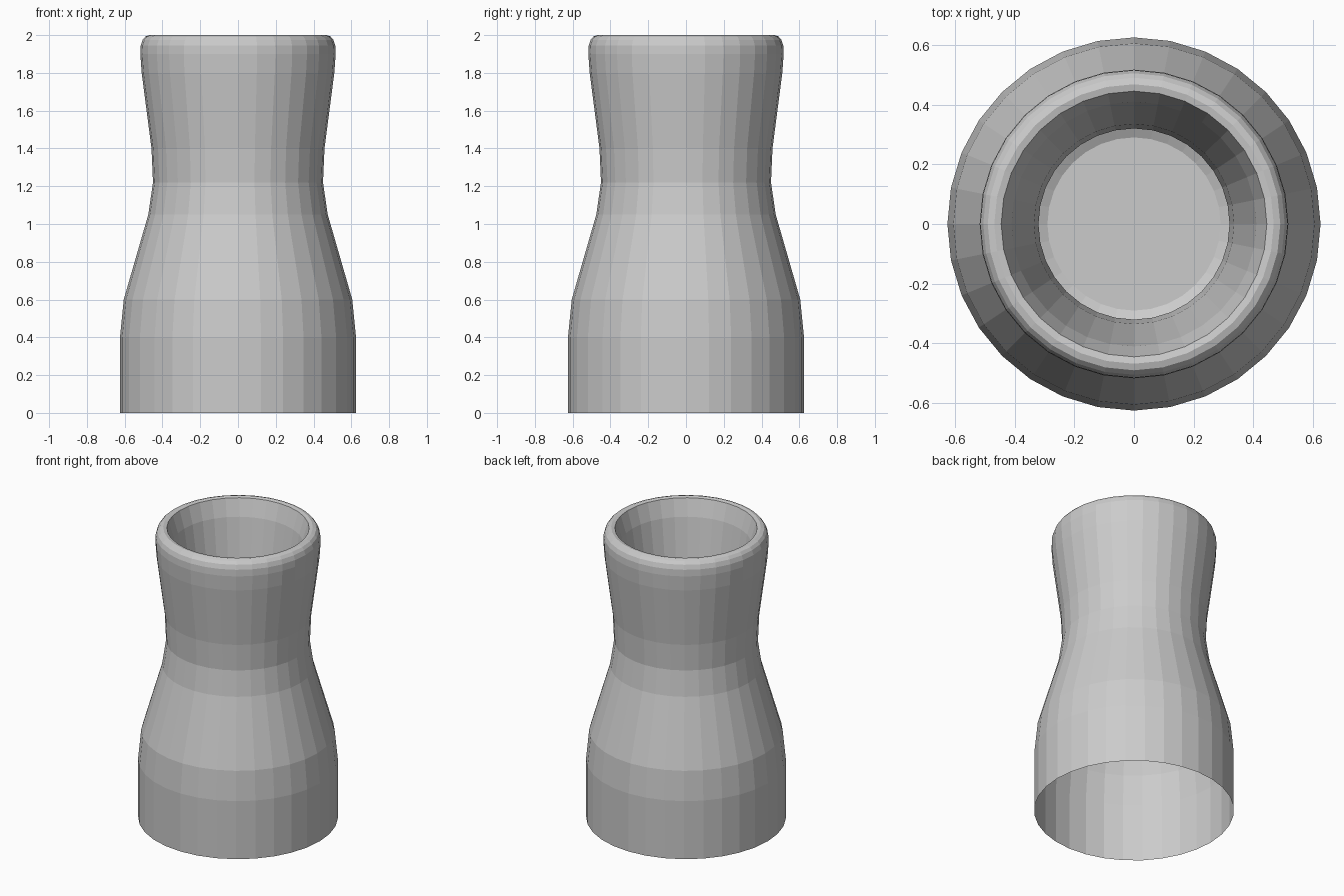
import bpy, bmesh, math

cube = bpy.data.objects.get("Cube")
if cube:
    bpy.data.objects.remove(cube, do_unlink=True)

SIDES = 32

# Plain grey finish
grey = bpy.data.materials.new("plain grey")
grey.use_nodes = True
colour = (0.6, 0.6, 0.6, 1)
grey.diffuse_color = colour
grey.node_tree.nodes["Principled BSDF"].inputs["Base Color"].default_value = colour

# Cross-section: open base, flared outer wall, rounded rim, inner wall, floor
outer = [(0.625, 0), (0.625, 0.4), (0.605, 0.6), (0.475, 1.05),
         (0.45, 1.22), (0.458, 1.4), (0.51, 1.8), (0.517, 1.9)]
rim = [(0.515, 1.945), (0.505, 1.975), (0.49, 1.993), (0.468, 2.0), (0.445, 1.995)]
inner = [(0.41, 1.88), (0.335, 1.4), (0.32, 1.22), (0.345, 1.05),
         (0.395, 0.85), (0.38, 0.74), (0.34, 0.68), (0.29, 0.655)]

# Revolve the section into rings of flat faces
bm = bmesh.new()
rings = []
for r, z in outer + rim + inner:
    angles = [2 * math.pi * i / SIDES for i in range(SIDES)]
    rings.append([bm.verts.new((r * math.cos(a), r * math.sin(a), z)) for a in angles])
for low, high in zip(rings, rings[1:]):
    for i in range(SIDES):
        j = (i + 1) % SIDES
        bm.faces.new((low[i], low[j], high[j], high[i]))

# Flat floor of the cup
bm.faces.new(rings[-1])

mesh = bpy.data.meshes.new("flared_cup")
bm.to_mesh(mesh)
bm.free()
mesh.materials.append(grey)
cup = bpy.data.objects.new("flared_cup", mesh)
bpy.context.collection.objects.link(cup)
